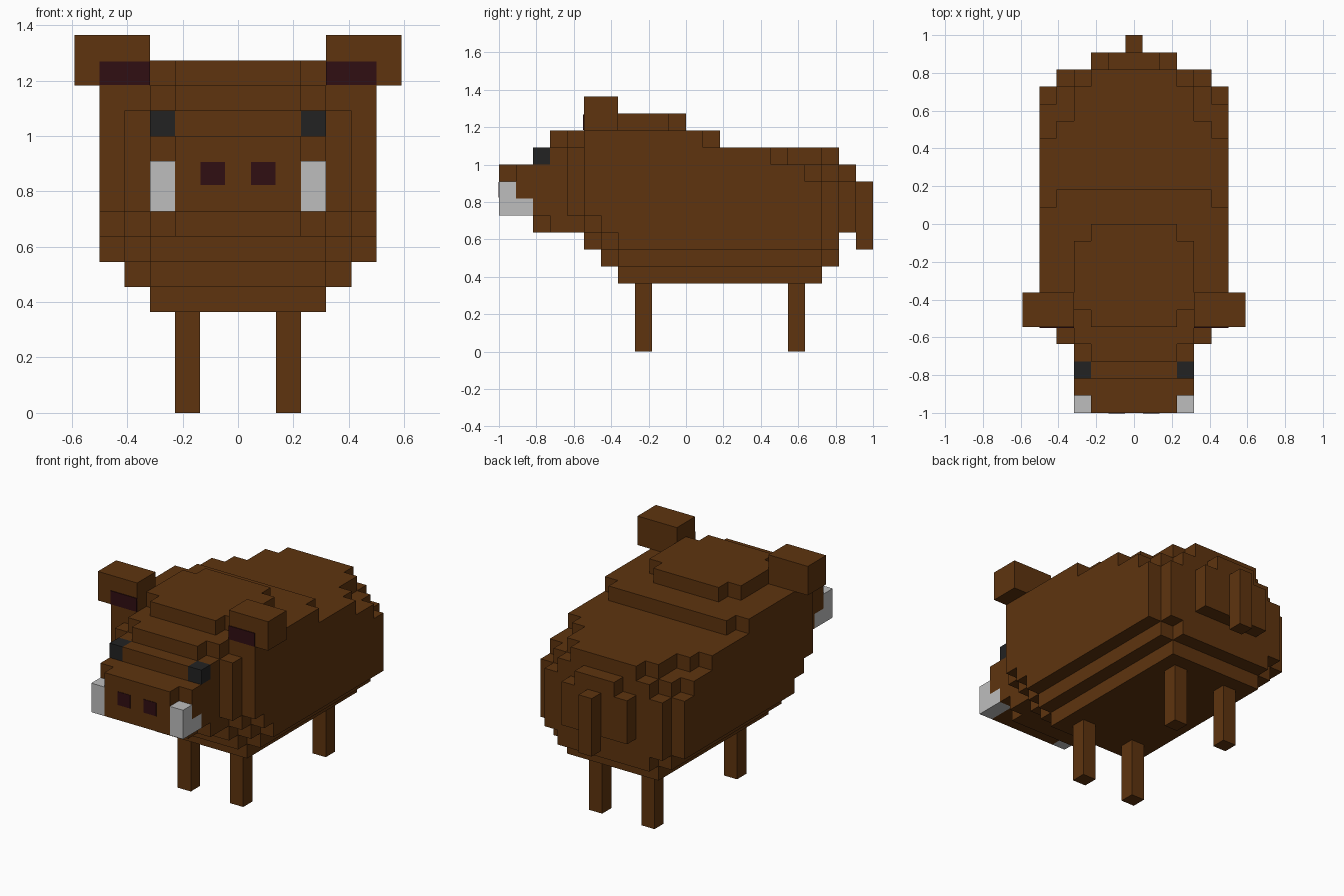
import bpy, bmesh, math
from mathutils import Vector

if "Cube" in bpy.data.objects:
    bpy.data.objects.remove(bpy.data.objects["Cube"], do_unlink=True)

U = 1 / 11  # size of one block


def material(name, rgb):
    m = bpy.data.materials.new(name)
    m.use_nodes = True
    m.diffuse_color = (*rgb, 1)
    m.node_tree.nodes["Principled BSDF"].inputs["Base Color"].default_value = (*rgb, 1)
    return m


brown = material("brown hide", (0.112, 0.034, 0.0045))
maroon = material("dark maroon", (0.03, 0.0045, 0.006))
black = material("eye black", (0.016, 0.016, 0.016))
ivory = material("tusk grey", (0.515, 0.515, 0.515))


def finish(name, bm, mat):
    mesh = bpy.data.meshes.new(name)
    bm.to_mesh(mesh)
    bm.free()
    mesh.materials.append(mat)
    ob = bpy.data.objects.new(name, mesh)
    bpy.context.collection.objects.link(ob)
    return ob


def to_world(x, j, k):
    # block coordinates: x centred, j counted from the nose, k from the ground
    return Vector((x * U, j * U - 1, k * U))


def block(name, x, j, k, mat):
    bm = bmesh.new()
    bmesh.ops.create_cube(bm, size=1)
    lo, hi = to_world(x[0], j[0], k[0]), to_world(x[1], j[1], k[1])
    for v in bm.verts:
        v.co = Vector([(lo[a] + hi[a]) / 2 + v.co[a] * (hi[a] - lo[a]) for a in range(3)])
    return finish(name, bm, mat)


def pair(name, x, j, k, mat):
    block("left_" + name, x, j, k, mat)
    block("right_" + name, (-x[1], -x[0]), j, k, mat)


# Stepped layers from belly to crown: first row, then (end row, half width)
rear = [(19, 5.5), (20, 4.5), (21, 2.5)]
layers = {
    4: (7, [(19, 3.5)]),
    5: (6, [(7, 3.5), (19, 4.5), (20, 3.5)]),
    6: (5, [(6, 3.5), (7, 4.5), (19, 5.5), (20, 4.5)]),
    7: (2, [(3, 2.5), (5, 3.5), (6, 4.5)] + rear),
    8: (0, [(2, 2.5), (4, 3.5), (5, 4.5)] + rear),
    9: (0, [(1, 2.5), (4, 3.5), (5, 4.5)] + rear),
    10: (0, [(1, 2.5), (4, 3.5), (5, 4.5), (18, 5.5), (19, 4.5), (20, 3.5), (21, 1.5)]),
    11: (2, [(3, 2.5), (4, 3.5), (5, 4.5), (16, 5.5), (17, 4.5), (19, 3.5), (20, 2.5)]),
    12: (3, [(4, 2.5), (5, 3.5), (12, 5.5), (13, 4.5)]),
    13: (5, [(6, 2.5), (10, 3.5), (11, 2.5)]),
}
cells = set()
for k, (start, runs) in layers.items():
    for end, half in runs:
        n = int(half)
        cells |= {(i, j, k) for j in range(start, end) for i in range(-n, n + 1)}
        start = end


def shell(name, own):
    # Outer faces of the chosen blocks, merged into large flat faces
    bm = bmesh.new()
    for c in own:
        centre = Vector((c[0], c[1] + 0.5, c[2] + 0.5))
        for axis in range(3):
            for s in (-1, 1):
                near = list(c)
                near[axis] += s
                if tuple(near) in cells:
                    continue
                n, a, b = Vector(), Vector(), Vector()
                n[axis], a[(axis + 1) % 3], b[(axis + 2) % 3] = s / 2, s / 2, 0.5
                corners = [n - a - b, n + a - b, n + a + b, n - a + b]
                bm.faces.new([bm.verts.new(to_world(*(centre + q))) for q in corners])
    bmesh.ops.remove_doubles(bm, verts=bm.verts, dist=0.001)
    bmesh.ops.dissolve_limit(bm, angle_limit=math.radians(1), verts=bm.verts, edges=bm.edges)
    finish(name, bm, brown)


shell("head", [c for c in cells if c[1] < 5])
shell("body", [c for c in cells if c[1] >= 5])

# Legs and tail
pair("front_leg", (1.5, 2.5), (8, 9), (0, 4), brown)
pair("back_leg", (1.5, 2.5), (17, 18), (0, 4), brown)
block("tail", (-0.5, 0.5), (21, 22), (6, 10), brown)

# Ears with dark inner patches
pair("ear", (3.5, 6.5), (5, 7), (13, 15), brown)
pair("inner_ear", (3.5, 5.5), (4.95, 5.02), (13.02, 13.95), maroon)

# Eyes, nostrils and L-shaped tusks
pair("eye", (2.5, 3.5), (2, 3), (11, 12), black)
pair("nostril", (0.52, 1.48), (-0.03, 0.02), (9.05, 9.97), maroon)
pair("tusk_base", (2.5, 3.5), (0, 2), (8, 9), ivory)
pair("tusk_tip", (2.5, 3.5), (0, 1), (9, 10), ivory)
